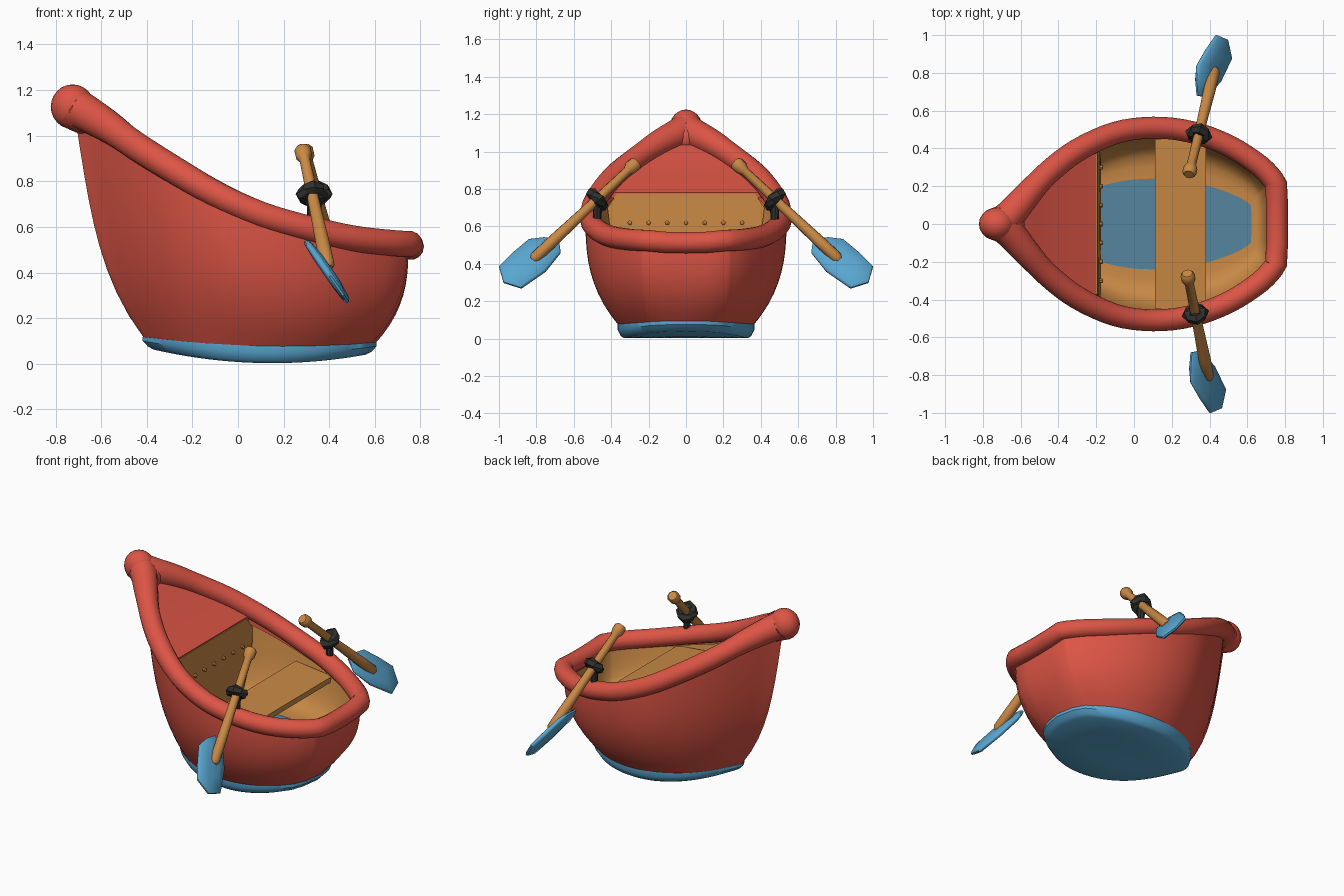
import bpy, bmesh, math
from mathutils import Vector as V

if "Cube" in bpy.data.objects:
    bpy.data.objects.remove(bpy.data.objects["Cube"])


def material(name, rgb):
    m = bpy.data.materials.new(name)
    m.diffuse_color = (*rgb, 1)
    m.use_nodes = True
    m.node_tree.nodes["Principled BSDF"].inputs["Base Color"].default_value = m.diffuse_color
    return m


RED = material("red paint", (0.72, 0.09, 0.06))
BLUE = material("blue paint", (0.10, 0.38, 0.63))
FLOOR_BLUE = material("dull blue floor", (0.09, 0.235, 0.34))
WOOD = material("orange wood", (0.58, 0.25, 0.06))
BLACK = material("black iron", (0.03, 0.03, 0.028))


def finish(name, verts, faces, mat, angle=35, flip=False):
    bm = bmesh.new()
    vs = [bm.verts.new(v) for v in verts]
    for f in faces:
        bm.faces.new([vs[i] for i in f])
    bmesh.ops.recalc_face_normals(bm, faces=bm.faces)
    if flip:
        bmesh.ops.reverse_faces(bm, faces=bm.faces)
    me = bpy.data.meshes.new(name)
    bm.to_mesh(me)
    bm.free()
    me.materials.append(mat)
    ob = bpy.data.objects.new(name, me)
    bpy.context.collection.objects.link(ob)
    bpy.ops.object.select_all(action='DESELECT')
    ob.select_set(True)
    bpy.context.view_layer.objects.active = ob
    bpy.ops.object.shade_smooth_by_angle(angle=math.radians(angle))
    return ob


def loft(name, rings, mat, caps=True, closed=False, **kw):
    """Skin a list of equal closed rings."""
    n, m = len(rings[0]), len(rings)
    faces = []
    for r in range(m if closed else m - 1):
        a, b = r * n, ((r + 1) % m) * n
        faces += [(a + i, a + (i + 1) % n, b + (i + 1) % n, b + i) for i in range(n)]
    if caps and not closed:
        faces += [tuple(range(n)), tuple(range((m - 1) * n, m * n))]
    return finish(name, [p for r in rings for p in r], faces, mat, **kw)


def tube(name, pts, radii, mat, sides=10, closed=False, **kw):
    pts = [V(p) for p in pts]
    n, rings = len(pts), []
    for i, p in enumerate(pts):
        a = pts[(i - 1) % n] if closed or i > 0 else p
        b = pts[(i + 1) % n] if closed or i < n - 1 else p
        t = (b - a).normalized()
        up = V((0, 0, 1)) if abs(t.z) < 0.95 else V((1, 0, 0))
        s = t.cross(up).normalized()
        u = s.cross(t)
        angs = [2 * math.pi * k / sides for k in range(sides)]
        rings.append([p + radii[i] * (s * math.cos(q) + u * math.sin(q)) for q in angs])
    return loft(name, rings, mat, closed=closed, **kw)


def spline(pts, steps):
    p = [V(q) for q in pts]
    p = [p[0]] + p + [p[-1]]
    out = []
    for i in range(1, len(p) - 2):
        a, b, c, d = p[i - 1:i + 3]
        for k in range(steps):
            t = k / steps
            out.append(0.5 * (2 * b + (c - a) * t + (2 * a - 5 * b + 4 * c - d) * t * t
                              + (3 * b - a - 3 * c + d) * t ** 3))
    return out + [p[-1]]


def both(half):
    """Close a half outline (stern centre to bow) by mirroring in y."""
    return half + [V((p.x, -p.y, p.z)) for p in reversed(half[1:-1])]


# Rim centre line, stern to bow
half = [V((0.757, 0, 0.513)), V((0.757, 0.11, 0.515))] + spline([
    (0.752, 0.215, 0.525), (0.67, 0.305, 0.53), (0.5, 0.415, 0.55), (0.3, 0.488, 0.595),
    (0.1, 0.51, 0.655), (-0.1, 0.482, 0.745), (-0.3, 0.39, 0.862), (-0.45, 0.275, 0.957),
    (-0.56, 0.16, 1.035), (-0.65, 0.055, 1.09), (-0.71, 0, 1.12)], 4)
rim = both(half)


def base(p):
    """Point on the bottom outline under a rim point; the stern end is rounded."""
    x = 0.60 + (p.x - 0.757) * 1.01 / 1.467
    y = math.copysign(0.36 * (abs(p.y) / 0.51) ** 0.7, p.y) if p.y else 0
    x -= 1.4 * min(y * y, 0.05) * min(1, max(0, (p.x - 0.1) / 0.65))
    return V((x, y, 0.07 + 0.108 * (x - 0.2) ** 2))


def hull_point(p, t):
    b = base(p)
    w = min(1, max(0, -p.x / 0.70))
    f = (1 - w) * (1 - (1 - t) ** 2.7) + w * (0.5 * (1 - (1 - t) ** 4) + 0.5 * t)
    top = V((p.x - 0.01, p.y * 1.055, p.z))
    return V((b.x + (top.x - b.x) * f, b.y + (top.y - b.y) * f, b.z + (p.z - b.z) * t))


# Hull shell
loft("hull", [[hull_point(p, k / 10) for p in rim] for k in range(11)], RED, caps=False, angle=50)


# Blue sole with a gentle rocker
def sole_ring(s, h):
    out = []
    for p in rim:
        b = base(p)
        x, y = 0.1 + (b.x - 0.1) * s, b.y * s
        low = 0.003 + 0.22 * (x - 0.15) ** 2
        out.append(V((x, y, low + (b.z + 0.008 - low) * h)))
    return out


loft("sole", [sole_ring(*a) for a in
              ((0.9, 1), (1.015, 1), (1.015, 0.6), (0.97, 0.15), (0.92, 0), (0.5, 0), (0.05, 0))], BLUE)

# Bowl-shaped inner lining and floor, ending behind the bulkhead
FLOOR = 0.27


def lining_point(p, s):
    fx, fy = 0.62 + (p.x - 0.757) * 0.8, p.y * 0.46
    rx = p.x - 0.04 * max(0, p.x) / 0.757
    return V((fx + (rx - fx) * s, fy + (p.y * 0.98 - fy) * s, FLOOR + (p.z - FLOOR) * s ** 4.5))


inside = [p for p in rim if p.x > -0.32]
loft("lining", [[lining_point(p, s) for p in inside] for s in (0, 0.25, 0.45, 0.6, 0.72, 0.82, 0.9, 0.96)],
     WOOD, caps=False, flip=True, angle=50)
edge = [lining_point(p, 0.02) for p in inside]
loft("floor", [[V((p.x, p.y, z)) for p in edge] for z in (FLOOR - 0.03, FLOOR + 0.004)], FLOOR_BLUE)

# Rim, swelling towards the bow, and the bow knob with its neck
tube("rim", rim, [0.058 + 0.012 * max(0, -p.x) + 0.1 * max(0, -p.x - 0.5) for p in rim],
     RED, sides=14, closed=True, angle=80)
tube("bow_neck", [(-0.73, 0, 1.127), (-0.69, 0, 1.1), (-0.65, 0, 1.075), (-0.61, 0, 1.05), (-0.59, 0, 1.035)],
     [0.092, 0.088, 0.08, 0.055, 0.015], RED, sides=16, angle=80)
bpy.ops.mesh.primitive_uv_sphere_add(segments=20, ring_count=12, radius=1, location=(-0.725, 0, 1.127))
knob = bpy.context.object
knob.name = "bow_knob"
knob.scale = (0.096, 0.088, 0.098)
knob.data.materials.append(RED)
bpy.ops.object.shade_smooth()

# Bow deck and the bulkhead under its edge
i = next(k for k, p in enumerate(half) if p.x < -0.2)
a, b = half[i - 1], half[i]
rows = [a.lerp(b, (a.x + 0.2) / (a.x - b.x))] + half[i:-1]
loft("bow_deck", [[V((p.x, s * p.y, p.z - d)) for s, d in ((1, 0.02), (-1, 0.02), (-1, 0.05), (1, 0.05))]
                  for p in rows], RED)
wall = [(-0.28, 0.27), (-0.36, 0.45), (-0.41, 0.62), (-0.42, 0.70), (-0.37, 0.775),
        (0.37, 0.775), (0.42, 0.70), (0.41, 0.62), (0.36, 0.45), (0.28, 0.27)]
loft("bulkhead", [[V((x + lean * min(0.2, 0.78 - z), y, z)) for y, z in wall]
                  for x, lean in ((-0.215, 0.0), (-0.195, 0.1))], WOOD)
for k in range(7):
    y = -0.3 + 0.1 * k
    tube("rivet", [(-0.185, y, 0.62), (-0.168, y, 0.62), (-0.163, y, 0.62)], [0.012, 0.012, 0.005],
         WOOD, sides=8)

# Seat plank
loft("seat", [[V((0.11, y, 0.545)), V((0.38, y, 0.515)), V((0.38, y, 0.48)), V((0.11, y, 0.51))]
              for y in (-0.45, 0.45)], WOOD)

# Oars: shaft, grip, blade and iron lock on each side
blade = [(0.68, 0.53), (0.67, 0.46), (0.75, 0.36), (0.88, 0.27), (0.975, 0.30),
         (1.0, 0.385), (0.93, 0.455), (0.84, 0.53), (0.76, 0.54)]
for side, tag, dx in ((-1, "right", 0.003), (1, "left", 0.035)):
    grip = V((0.283 + dx * 0.3, side * 0.272, 0.935))
    tip = V((0.392 + dx, side * 0.82, 0.42))
    d = (tip - grip).normalized()
    L = (tip - grip).length
    tube(tag + "_oar_shaft", [grip + d * s for s in (-0.015, 0, 0.035, 0.06, L * 0.5, L * 0.8, L - 0.02, L)],
         [0.028, 0.038, 0.037, 0.024, 0.027, 0.032, 0.032, 0.02], WOOD, sides=10, angle=50)

    # Blade plane is edge-on from the front; its middle bulges a little
    n = V((0.82, 0, 0.57))
    c = V((0.39 + dx, side * 0.83, 0.41))
    pts = [V((0.39 + dx - (z - 0.40) * 0.69, side * y, z)) for y, z in blade]
    loft(tag + "_oar_blade", [[c + (p - c) * s + n * o for p in pts] for s, o in
                              ((0.45, -0.022), (0.93, -0.014), (1, -0.005), (1, 0.005),
                               (0.93, 0.014), (0.45, 0.022))], BLUE, angle=45)

    # Lock: chunky ring round the shaft and a post into the rim
    m = grip.lerp(tip, 0.37)
    u = d.cross(V((0, 0, 1))).normalized()
    w = u.cross(d)
    ring = [m + 0.041 * (u * math.cos(q) + w * math.sin(q))
            for q in (2 * math.pi * k / 8 for k in range(8))]
    tube(tag + "_lock_ring", ring, [0.033, 0.026] * 4, BLACK, sides=6, closed=True, angle=20)
    tube(tag + "_lock_post", [(m.x, m.y, 0.60), (m.x, m.y, m.z - 0.03)], [0.02, 0.024], BLACK, sides=8)
